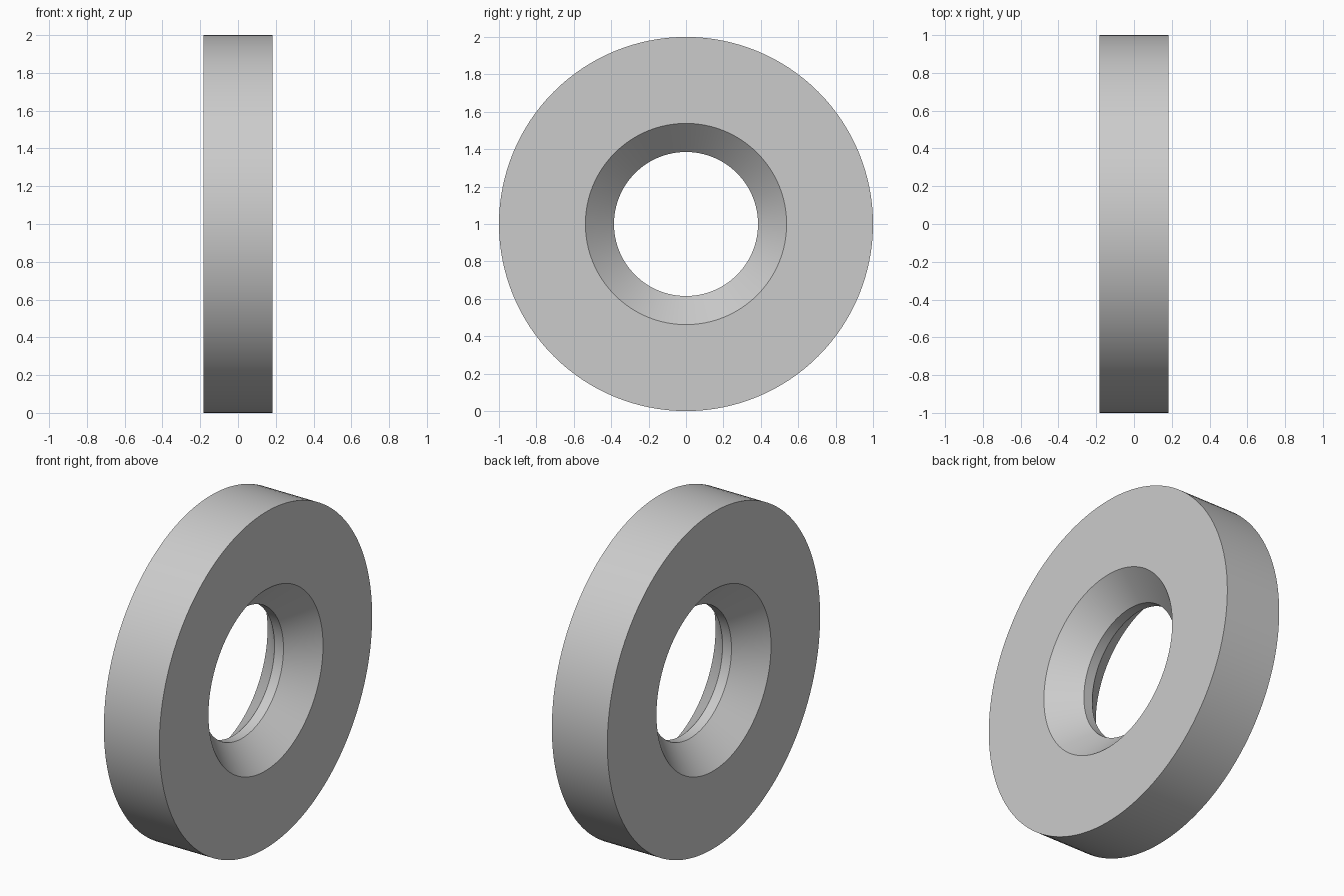
import bpy, bmesh, math
from mathutils import Matrix, Vector

cube = bpy.data.objects.get("Cube")
if cube:
    bpy.data.objects.remove(cube)

# Plain grey material
grey = bpy.data.materials.new("light_grey")
grey.use_nodes = True
colour = (0.6, 0.6, 0.6, 1)
grey.diffuse_color = colour
grey.node_tree.nodes["Principled BSDF"].inputs["Base Color"].default_value = colour

# Ring proportions
HALF_WIDTH = 0.1825
OUTER, MOUTH, BORE = 1.0, 0.538, 0.385
THROAT = HALF_WIDTH - (MOUTH - BORE)   # 45 degree countersinks on both sides
SEGMENTS = 128

# Half of the cross-section (x, radius), mirrored to the other side
half = [(HALF_WIDTH, OUTER), (HALF_WIDTH, MOUTH), (THROAT, BORE)]
profile = half + [(-x, r) for x, r in reversed(half)]

# Revolve the closed section around the x axis
bm = bmesh.new()
rings = []
for i in range(SEGMENTS):
    turn = Matrix.Rotation(math.tau * i / SEGMENTS, 3, 'X')
    rings.append([bm.verts.new(turn @ Vector((x, 0, r))) for x, r in profile])
count = len(profile)
for i, ring in enumerate(rings):
    following = rings[(i + 1) % SEGMENTS]
    for j in range(count):
        k = (j + 1) % count
        bm.faces.new((ring[j], ring[k], following[k], following[j]))
bmesh.ops.recalc_face_normals(bm, faces=bm.faces)
bmesh.ops.translate(bm, verts=bm.verts, vec=(0, 0, OUTER))

mesh = bpy.data.meshes.new("countersunk_ring")
bm.to_mesh(mesh)
bm.free()
mesh.materials.append(grey)
ring_object = bpy.data.objects.new("countersunk_ring", mesh)
bpy.context.collection.objects.link(ring_object)

# Smooth round walls with crisp rims
bpy.context.view_layer.objects.active = ring_object
ring_object.select_set(True)
bpy.ops.object.shade_smooth_by_angle(angle=math.radians(30))
